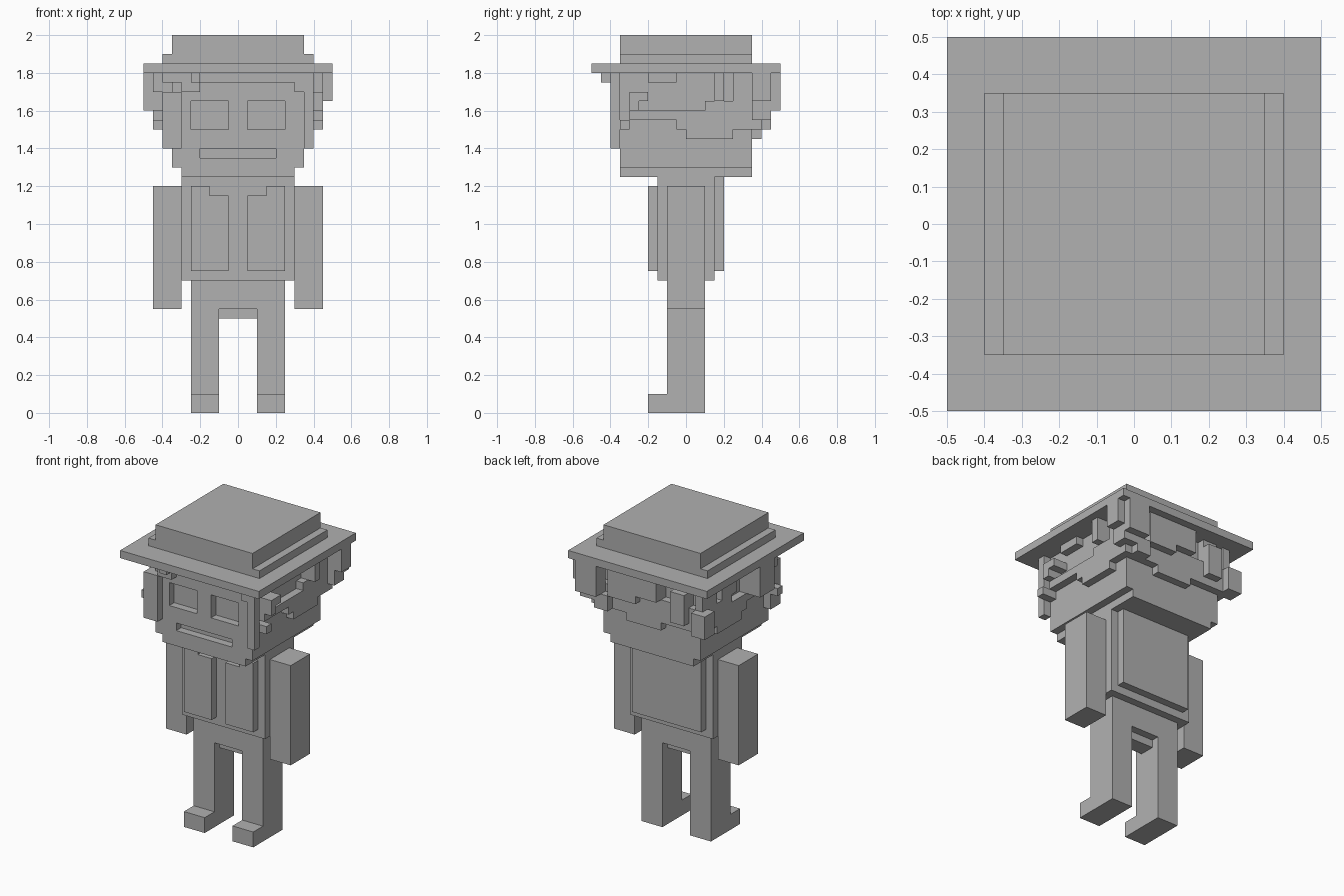
import bpy
import bmesh

old = bpy.data.objects.get("Cube")
if old:
    bpy.data.objects.remove(old, do_unlink=True)

GREY = (0.44, 0.44, 0.44, 1)
grey = bpy.data.materials.new("plain grey")
grey.use_nodes = True
grey.diffuse_color = GREY
grey.node_tree.nodes["Principled BSDF"].inputs["Base Color"].default_value = GREY

V = 0.05  # block size; all coordinates below are counted in blocks


def blocks(name, boxes):
    """One object made of boxes, each (x0, x1, y0, y1, z0, z1)."""
    bm = bmesh.new()
    for x0, x1, y0, y1, z0, z1 in boxes:
        for v in bmesh.ops.create_cube(bm, size=1)["verts"]:
            v.co = ((x1 if v.co.x > 0 else x0) * V,
                    (y1 if v.co.y > 0 else y0) * V,
                    (z1 if v.co.z > 0 else z0) * V)
    mesh = bpy.data.meshes.new(name)
    bm.to_mesh(mesh)
    bm.free()
    mesh.materials.append(grey)
    ob = bpy.data.objects.new(name, mesh)
    bpy.context.collection.objects.link(ob)
    return ob


def flip(box):
    x0, x1, *rest = box
    return (-x1, -x0, *rest)


def pair(name, boxes):
    """Mirrored left and right parts."""
    blocks("left_" + name, boxes)
    blocks("right_" + name, [flip(b) for b in boxes])


# Hat
blocks("hat_brim", [(-10, 10, -10, 10, 36, 37)])
blocks("hat_band", [(-8, 8, -7, 7, 37, 38)])
blocks("hat_crown", [(-7, 7, -7, 7, 38, 40)])

# Head with recessed eyes and mouth
head = blocks("head", [(-7, 7, -7, 7, 26, 36)])
eye = (1, 5, -8, -6, 30, 33)
cutter = blocks("face_cutter", [eye, flip(eye), (-4, 4, -8, -6, 27, 28)])
cutter.hide_render = True
cut = head.modifiers.new("face_recesses", "BOOLEAN")
cut.operation = "DIFFERENCE"
cut.object = cutter
bpy.context.view_layer.objects.active = head
bpy.ops.object.modifier_apply(modifier=cut.name)
bpy.data.objects.remove(cutter, do_unlink=True)
blocks("jaw", [(-6, 6, -7, 7, 25, 26)])

# Fringe and sideburns
blocks("fringe", [(-8, 8, -8, -7, 35, 36), (-6, -4, -8, -7, 34, 35),
                  (6, 8, -8, -7, 34, 35), (-5, -4, -9, -8, 35, 36)])
blocks("left_sideburn", [(7, 8, -8, -7, 28, 34)])
blocks("right_sideburn", [(-8, -6, -8, -7, 28, 34), (-8, -7, -7, -6, 28, 34)])

# Jagged side hair and its curls
side = [(7, 8, -6, 0, 31, 32), (7, 8, -1, 0, 30, 31),
        (7, 8, 0, 5, 29, 32), (7, 8, 5, 8, 30, 36), (7, 8, 2, 5, 32, 33)]
pair("side_hair", side)
blocks("left_curls", [(7, 9, -7, -6, 30, 31), (7, 9, -6, -4, 33, 34),
                      (7, 9, -6, -5, 32, 33), (7, 8, -4, -1, 35, 36),
                      (7, 9, 3, 4, 33, 36), (7, 10, 7, 9, 33, 36),
                      (7, 9, 7, 9, 31, 33)])
blocks("right_curls", [(-9, -7, -7, -6, 30, 31), (-10, -7, -4, -1, 32, 36),
                       (-9, -7, 7, 9, 30, 33), (-9, -7, -6, -4, 34, 36),
                       (-8, -7, 1, 4, 33, 36)])

# Jagged back hair and its curls
blocks("back_hair", [(-7, 7, 7, 8, 30, 33), (-2, 3, 7, 8, 29, 30),
                     (-6, -4, 7, 8, 31, 36), (1, 5, 7, 8, 32, 36),
                     (-2, 1, 7, 8, 33, 36)])
blocks("back_curls", [(-6, -4, 8, 9, 31, 35), (1, 5, 8, 9, 32, 36),
                      (-2, 1, 8, 9, 33, 36), (6, 9, 8, 10, 32, 36),
                      (5, 7, 8, 9, 30, 32)])

# Torso with jacket panels
blocks("torso", [(-6, 6, -3, 3, 14, 25)])
pair("jacket_front", [(1, 5, -4, -3, 15, 23), (3, 5, -4, -3, 23, 24)])
blocks("jacket_back", [(-5, 5, 3, 4, 15, 25)])

# Limbs
pair("arm", [(6, 9, -2, 2, 11, 24)])
blocks("hips", [(-5, 5, -2, 2, 11, 14), (-2, 2, -1, 1, 10, 11)])
pair("leg", [(2, 5, -2, 2, 0, 11)])
pair("foot", [(2, 5, -4, -2, 0, 2)])
